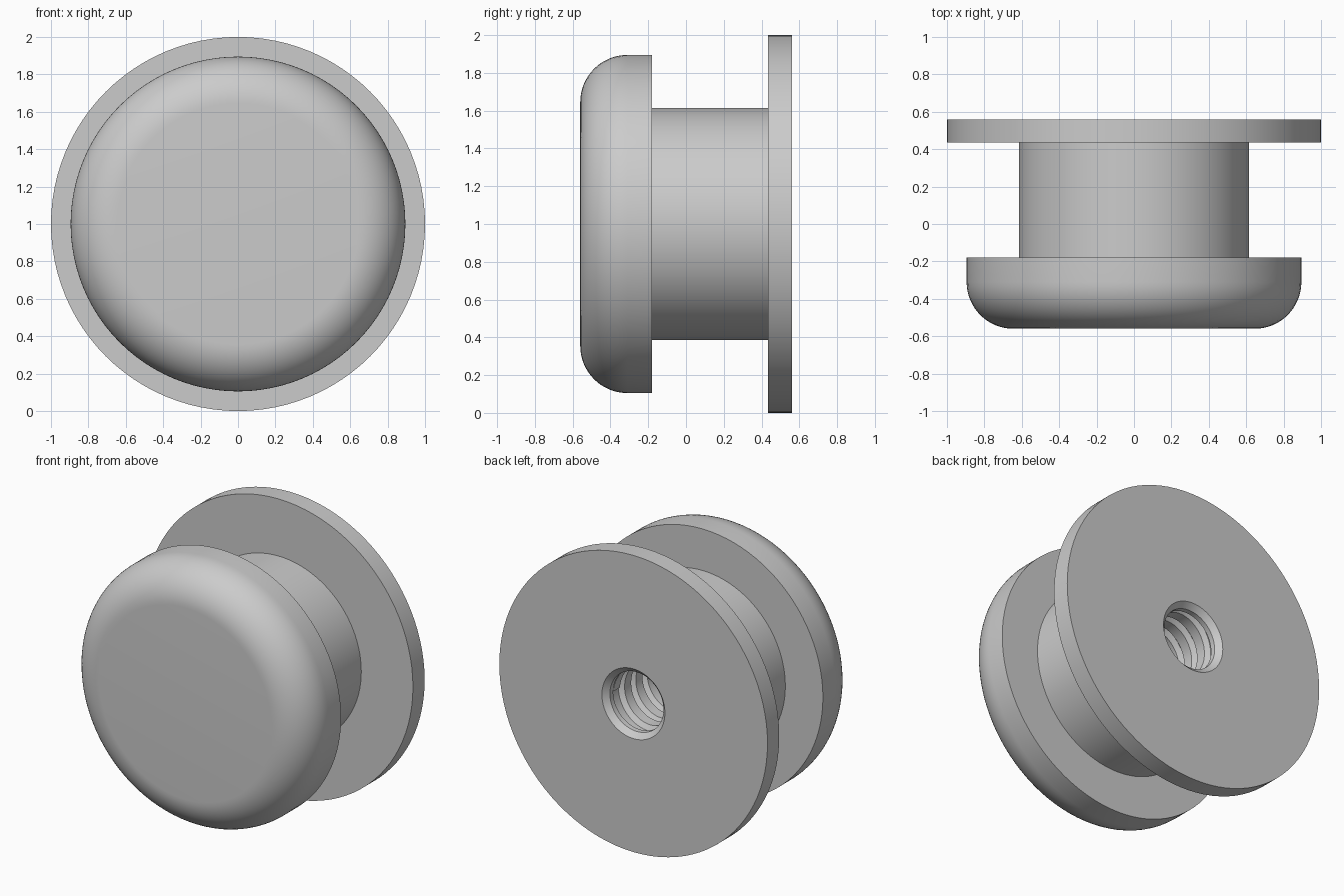
import bpy
import bmesh
from math import sin, cos, pi, radians

if "Cube" in bpy.data.objects:
    bpy.data.objects.remove(bpy.data.objects["Cube"], do_unlink=True)

GREY = (0.6, 0.6, 0.6, 1)
mat = bpy.data.materials.new("light grey")
mat.use_nodes = True
mat.diffuse_color = GREY
mat.node_tree.nodes["Principled BSDF"].inputs["Base Color"].default_value = GREY

SEGMENTS = 96


def sweep(name, section, turns=1, pitch=0, caps=False):
    """Turn (radius, y) points about the y axis, dropping by pitch each turn."""
    bm = bmesh.new()
    rows = []
    for k in range(int(SEGMENTS * turns) + 1):
        a = 2 * pi * k / SEGMENTS
        drop = pitch * k / SEGMENTS
        rows.append([bm.verts.new((r * cos(a), y - drop, 1 + r * sin(a)))
                     for r, y in section])
    for p, q in zip(rows, rows[1:]):
        for i in range(len(section) - 1):
            bm.faces.new((p[i], p[i + 1], q[i + 1], q[i]))
    if caps:
        bm.faces.new(rows[0][::-1])
        bm.faces.new(rows[-1])
    # Close the seam and collapse the poles
    bmesh.ops.remove_doubles(bm, verts=bm.verts, dist=0.0001)
    mesh = bpy.data.meshes.new(name)
    bm.to_mesh(mesh)
    bm.free()
    mesh.materials.append(mat)
    obj = bpy.data.objects.new(name, mesh)
    bpy.context.collection.objects.link(obj)
    bpy.ops.object.select_all(action="DESELECT")
    obj.select_set(True)
    bpy.context.view_layer.objects.active = obj
    bpy.ops.object.shade_smooth_by_angle(angle=radians(25))
    return obj


HEAD_R, STEM_R, MOUTH_R, CREST_R = 0.895, 0.615, 0.235, 0.2
FRONT, HEAD_BACK, FLANGE_FRONT, BACK = -0.56, -0.18, 0.435, 0.56
FILLET = 0.25
STEPS = 16

# Rounded head with a flat front face
arc = [(HEAD_R - FILLET + FILLET * sin(t), FRONT + FILLET - FILLET * cos(t))
       for t in (pi / 2 * i / STEPS for i in range(STEPS + 1))]
sweep("head", [(0, FRONT)] + arc + [(HEAD_R, HEAD_BACK), (STEM_R, HEAD_BACK)])

# Neck between head and flange
sweep("stem", [(STEM_R, HEAD_BACK), (STEM_R, FLANGE_FRONT)])

# Thin back disc with a central opening
sweep("back_flange", [(STEM_R, FLANGE_FRONT), (1, FLANGE_FRONT),
                      (1, BACK), (MOUTH_R, BACK)])

# Blind hole with a chamfered mouth
sweep("bore", [(MOUTH_R, BACK), (CREST_R, 0.525), (CREST_R, 0.49),
               (MOUTH_R, 0.47), (MOUTH_R, -0.17), (0, -0.17)])

# Helical ridge inside the hole
crest = CREST_R + 0.002
sweep("screw_thread", [(MOUTH_R, 0.505), (crest, 0.485),
                       (crest, 0.415), (MOUTH_R, 0.395)],
      turns=4.5, pitch=0.12, caps=True)
